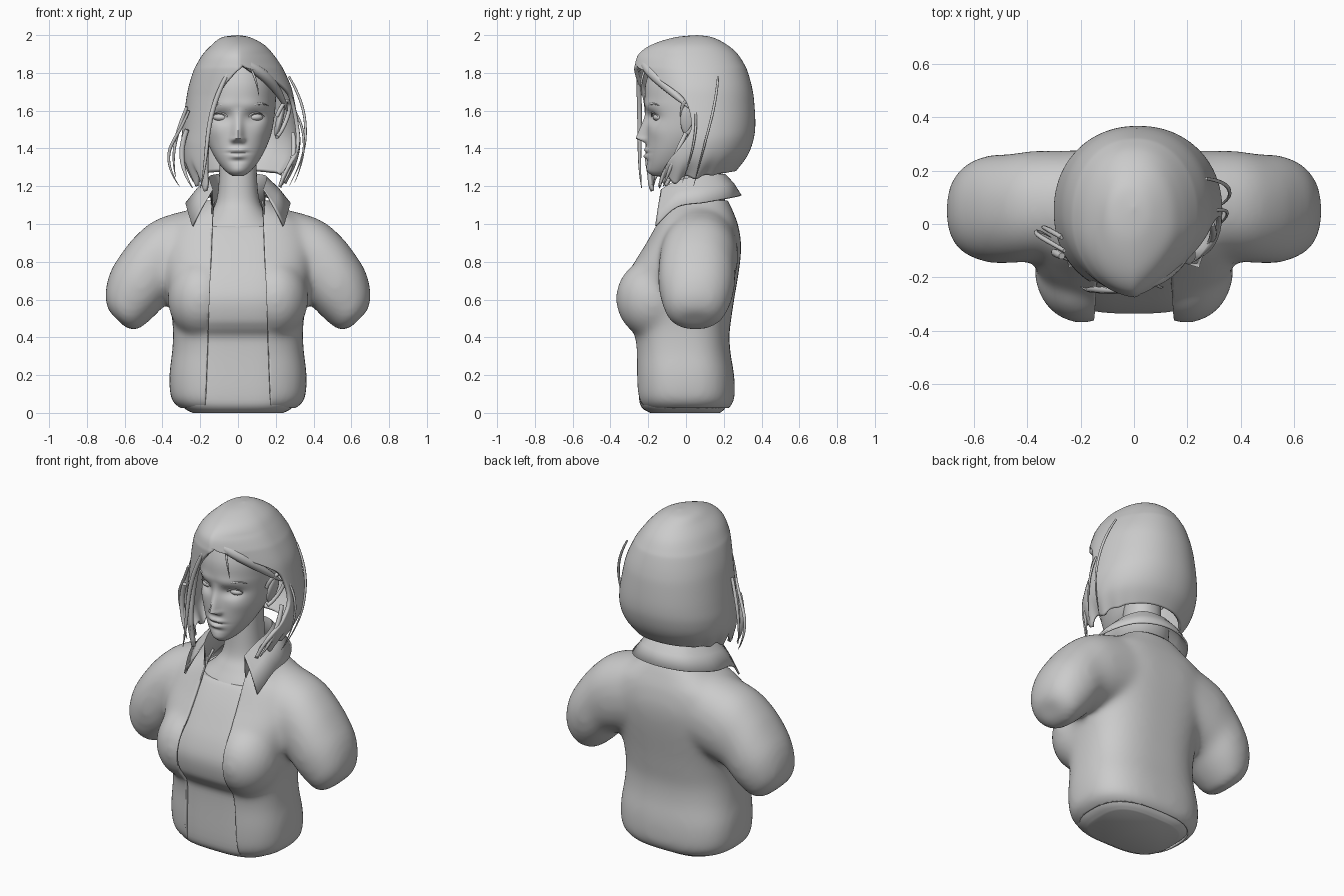
import bpy, bmesh, math
from mathutils import Vector as V, Matrix

if "Cube" in bpy.data.objects:
    bpy.data.objects.remove(bpy.data.objects["Cube"])


def spline(rows, k):
    """Catmull-Rom resampling of a table of rows."""
    out = []
    for i in range(len(rows) - 1):
        p0, p1, p2 = rows[max(i - 1, 0)], rows[i], rows[i + 1]
        p3 = rows[min(i + 2, len(rows) - 1)]
        for j in range(k):
            t = j / k
            out.append([0.5 * (2 * b + (c - a) * t + (2 * a - 5 * b + 4 * c - d) * t * t
                               + (3 * b - a - 3 * c + d) * t ** 3)
                        for a, b, c, d in zip(p0, p1, p2, p3)])
    return out + [list(rows[-1])]


def ring(c, u, v, n, angles):
    f = lambda s: math.copysign(abs(s) ** (2 / n), s)
    return [c + u * f(math.sin(a)) + v * f(math.cos(a)) for a in angles]


def turn(segs):
    return [2 * math.pi * i / segs for i in range(segs)]


def level(z, rx, yf, yb, n, angles, cx=0):
    return ring(V((cx, (yf + yb) / 2, z)), V((rx, 0, 0)), V((0, (yf - yb) / 2, 0)), n, angles)


def skin(bm, rings, closed=True):
    vs = [[bm.verts.new(p) for p in r] for r in rings]
    m = len(vs[0])
    faces = []
    for a, b in zip(vs, vs[1:]):
        for j in range(m if closed else m - 1):
            q = (j + 1) % m
            faces.append(bm.faces.new((a[j], a[q], b[q], b[j])))
    if closed:
        faces += [bm.faces.new(vs[0]), bm.faces.new(vs[-1])]
    bmesh.ops.recalc_face_normals(bm, faces=faces)


def ball(bm, c, r, rot=Matrix()):
    m = Matrix.Translation(c) @ rot @ Matrix.Diagonal((*r, 1))
    bmesh.ops.create_uvsphere(bm, u_segments=32, v_segments=20, radius=1, matrix=m)


def finish(name, bm, angle=50):
    me = bpy.data.meshes.new(name)
    bm.to_mesh(me)
    bm.free()
    me.shade_smooth()
    me.set_sharp_from_angle(angle=math.radians(angle))
    ob = bpy.data.objects.new(name, me)
    bpy.context.collection.objects.link(ob)
    return ob


def bake(ob):
    """Replace an object by its evaluated mesh; return it as a bmesh."""
    dg = bpy.context.evaluated_depsgraph_get()
    me = bpy.data.meshes.new_from_object(ob.evaluated_get(dg))
    bm = bmesh.new()
    bm.from_mesh(me)
    bpy.data.objects.remove(ob)
    return bm


def thicken(ob, t, offset=-1):
    m = ob.modifiers.new("thickness", 'SOLIDIFY')
    m.thickness, m.offset = t, offset


def strand(name, pts, r, taper=True):
    cu = bpy.data.curves.new(name, 'CURVE')
    cu.dimensions, cu.bevel_depth, cu.bevel_resolution, cu.use_fill_caps = '3D', r, 2, True
    s = cu.splines.new('NURBS')
    s.points.add(len(pts) - 1)
    s.use_endpoint_u, s.order_u, s.resolution_u = True, min(4, len(pts)), 8
    for i, p in enumerate(pts):
        s.points[i].co = (*p, 1)
        t = i / (len(pts) - 1)
        s.points[i].radius = max(0.12, math.sin(math.pi * (0.25 + 0.74 * t))) if taper else 1
    ob = bpy.data.objects.new(name, cu)
    bpy.context.collection.objects.link(ob)
    return finish(name, bake(ob))


# Jacket: torso, bust and sleeve stubs fused, then opened at the front
torso = [(.0, .24, -.19, .19), (.03, .315, -.24, .235), (.08, .356, -.265, .257), (.2, .364, -.272, .255),
         (.32, .349, -.272, .235), (.42, .344, -.285, .23), (.5, .349, -.318, .24), (.6, .367, -.345, .255),
         (.7, .387, -.325, .272), (.8, .40, -.278, .287), (.9, .40, -.215, .292), (1.0, .36, -.16, .275),
         (1.06, .27, -.13, .252), (1.11, .19, -.10, .23), (1.16, .13, -.06, .2)]
sleeve = [(.20, 1.09, .15, .65, .08, .195), (.42, 1.03, .32, .6, .068, .206), (.54, .94, .38, .575, .058, .204),
          (.62, .84, .43, .525, .056, .203), (.677, .745, .48, .478, .055, .186), (.704, .63, .54, .437, .05, .15),
          (.69, .55, .6, .455, .05, .09), (.665, .52, .63, .485, .05, .035)]
bm = bmesh.new()
skin(bm, [level(*r, 2.7, turn(64)) for r in spline(torso, 3)])
for s in (1, -1):
    ball(bm, (s * .195, -.175, .605), (.178, .197, .21))
    skin(bm, [ring(V((s * (a + c) / 2, y, (b + d) / 2)), V((s * (a - c) / 2, 0, (b - d) / 2)),
                   V((0, -ry, 0)), 2.2, turn(48)) for a, b, c, d, y, ry in spline(sleeve, 3)])
solid = finish("jacket_solid", bm)
rm = solid.modifiers.new("fuse", 'REMESH')
rm.mode, rm.voxel_size = 'VOXEL', .016
sm = solid.modifiers.new("soften", 'SMOOTH')
sm.factor, sm.iterations = .5, 26
bm = bake(solid)
edge = lambda z: .175 - .04 * z
cuts = [((edge(0), 0, 0), (1, 0, .04)), ((-edge(0), 0, 0), (1, 0, -.04)),
        ((0, 0, .025), (0, 0, 1)), ((0, 0, 1.125), (0, 0, 1))]
for co, no in cuts:
    bmesh.ops.bisect_plane(bm, geom=bm.verts[:] + bm.edges[:] + bm.faces[:], plane_co=co, plane_no=no)


def is_open(f):
    c = f.calc_center_median()
    return (c.y < -.03 and abs(c.x) < edge(c.z)) or c.z > 1.125 or c.z < .025


bmesh.ops.delete(bm, geom=[f for f in bm.faces if is_open(f)], context='FACES')
thicken(finish("jacket", bm, 60), .014)

# Shirt and upper chest under the jacket
shirt = [(0, .24, -.19, .18), (.03, .29, -.235, .21), (.1, .32, -.25, .225), (.32, .315, -.25, .205),
         (.4, .31, -.258, .2), (.45, .31, -.295, .2), (.5, .31, -.322, .21), (.6, .32, -.335, .225),
         (.7, .32, -.307, .24), (.8, .31, -.256, .25), (.9, .29, -.198, .25), (.98, .25, -.142, .235),
         (.99, .22, -.12, .22)]
bm = bmesh.new()
skin(bm, [level(*r, 3.1, turn(64)) for r in spline(shirt, 4)])
finish("shirt", bm, 80)
neck = [(.9, .25, -.18, .23), (.98, .225, -.138, .22), (1.05, .155, -.09, .205), (1.12, .115, -.052, .185),
        (1.25, .1, -.038, .172), (1.4, .1, -.03, .17)]
bm = bmesh.new()
skin(bm, [level(*r, 2.2, turn(48)) for r in spline(neck, 5)])
finish("neck", bm)

# Folded collar: stand, fold line and outer flap
stand = [(.135, -.12, 1.04), (.135, -.04, 1.09), (.135, .08, 1.11), (.09, .17, 1.12), (0, .2, 1.12)]
fold = [(.135, -.13, 1.18), (.15, -.05, 1.225), (.15, .07, 1.25), (.1, .18, 1.26), (0, .21, 1.26)]
flap = [(.24, -.16, .99), (.27, -.05, 1.09), (.265, .1, 1.115), (.17, .24, 1.14), (0, .29, 1.15)]
rows = [[V(p) for p in spline(half + [(-x, y, z) for x, y, z in half[-2::-1]], 5)]
        for half in (stand, fold, flap)]
mid = [(a + b) / 2 + V((0, 0, .008)) for a, b in zip(rows[1], rows[2])]
bm = bmesh.new()
skin(bm, [rows[0], rows[1], mid, rows[2]], closed=False)
thicken(finish("collar", bm, 60), .01, 0)

# Head: lofted skull with the face pressed in and out
skull = [(1.255, .03, -.175, -.09), (1.28, .066, -.198, -.03), (1.33, .108, -.208, .05), (1.4, .147, -.21, .12),
         (1.48, .177, -.21, .2), (1.57, .193, -.208, .25), (1.65, .2, -.218, .28), (1.75, .2, -.212, .29),
         (1.85, .17, -.17, .27), (1.93, .09, -.08, .2)]
bumps = [(.087, 1.565, .05, .03, -.026), (.08, 1.63, .08, .03, .006), (.125, 1.49, .045, .045, .007),
         (.025, 1.443, .013, .014, .014), (.015, 1.392, .034, .013, .013), (0, 1.358, .036, .014, .016),
         (0, 1.377, .05, .005, -.008), (0, 1.285, .04, .025, .008), (0, 1.335, .04, .014, -.006)]


def face(p):
    x, z = abs(p.x), p.z
    d = sum(a * math.exp(-((x - bx) / sx) ** 2 - ((z - bz) / sz) ** 2) for bx, bz, sx, sz, a in bumps)
    t = (1.62 - z) / .165
    if t > 0:
        drop = 1 if t < 1 else math.exp(-((z - 1.455) / .018) ** 2)
        t = min(t, 1)
        d += .056 * t ** 1.25 * drop * math.exp(-(x / (.024 + .004 * t)) ** 2)
    return V((p.x, p.y - d * min(max((-.02 - p.y) / .1, 0), 1), z))


bm = bmesh.new()
skin(bm, [[face(p) for p in level(*r, 2.1, turn(128))] for r in spline(skull, 12)])
finish("head", bm)

# Eyes, lids, brows and ears (the right ear lies flat under the hair)
for s, side in ((1, "left"), (-1, "right")):
    bm = bmesh.new()
    ball(bm, (s * .088, -.138, 1.565), (.044, .037, .023))
    finish(side + "_eye", bm)
    m = lambda pts, dx=0: [(s * (x - dx), y, z) for x, y, z in pts]
    strand(side + "_eyelid", m([(.042, -.172, 1.553), (.07, -.19, 1.592), (.11, -.18, 1.602), (.14, -.15, 1.57)]), .006)
    strand(side + "_brow", m([(.03, -.205, 1.605), (.08, -.203, 1.632), (.12, -.184, 1.65), (.16, -.14, 1.625)]), .009)
    flat = 0 if s > 0 else .025
    bm = bmesh.new()
    ball(bm, (s * (.22 - flat), .015, 1.55), (.018, .045, .088), Matrix.Rotation(s * .25, 4, 'Y'))
    finish(side + "_ear", bm)
    strand(side + "_ear_rim", m([(.205, -.02, 1.57), (.24, -.03, 1.65), (.28, .05, 1.67), (.27, .07, 1.57),
                                 (.225, .02, 1.48), (.205, -.015, 1.46)], flat), .011, False)

# Hair shell: each row runs from the tucked side round the back to the draped side
bob = [(2.0, 0, .0001, .06, .0602, 5, -5), (1.988, -.01, .075, -.06, .14, 5, -5), (1.95, 0, .137, -.18, .215, 5, -5),
       (1.9, 0, .185, -.25, .272, 5, -5), (1.84, .003, .224, -.272, .31, 5, -5), (1.8, .005, .244, -.274, .327, 28, 4),
       (1.72, .01, .272, -.27, .348, 60, 19), (1.64, .012, .288, -.266, .36, 80, 27), (1.5, .015, .308, -.262, .367, 86, 32),
       (1.4, .015, .315, -.262, .357, 78, 33), (1.3, .012, .3, -.265, .325, 66, 35), (1.2, .01, .25, -.265, .265, 60, 42)]
rows = []
for z, cx, rx, yf, yb, ar, al in spline(bob, 6):
    al = max(al, -ar)
    a0, a1 = math.radians(ar), math.radians(360 - al)
    angles = [a0 + (a1 - a0) * i / 120 for i in range(121)]
    low = max(2 - z, 0) / .8
    row = level(min(z, 2), max(rx, .0001), yf, yb, 2.15, angles, cx)
    for a, p in zip(angles, row):
        front = (1 + math.cos(a)) / 2
        p.z += .08 * (1 - front) * low ** 2 + .06 * front ** 2 * math.sin(17 * a) * low ** 8
        # the fringe narrows to a point in plan, more on the tucked side
        if math.cos(a) > 0 and low > 0:
            side = .05 if math.sin(a) > 0 else .015
            p.y += side * abs(math.sin(2 * a)) * min(1, 8 * low) * min(1, max(0, 2.2 - 3 * low))
    rows.append(row)
bm = bmesh.new()
skin(bm, rows, closed=False)
bmesh.ops.remove_doubles(bm, verts=bm.verts[:], dist=.0005)
bmesh.ops.recalc_face_normals(bm, faces=bm.faces[:])
if sum(f.normal.dot(f.calc_center_median() - V((0, .05, 1.6))) for f in bm.faces) < 0:
    bmesh.ops.reverse_faces(bm, faces=bm.faces[:])
thicken(finish("hair", bm, 60), .02)

# Loose locks and flyaway strands
locks = [([(.02, -.225, 1.86), (.1, -.205, 1.82), (.19, -.125, 1.75), (.235, -.03, 1.66), (.26, .04, 1.6)], .032),
         ([(.07, -.215, 1.82), (.1, -.245, 1.76), (.11, -.235, 1.68)], .008),
         ([(-.04, -.25, 1.82), (-.11, -.25, 1.7), (-.17, -.24, 1.5), (-.17, -.25, 1.3), (-.2, -.235, 1.19)], .014),
         ([(-.26, -.1, 1.6), (-.31, -.07, 1.48), (-.39, -.03, 1.4), (-.36, -.02, 1.27), (-.31, -.05, 1.2)], .01),
         ([(-.27, -.05, 1.62), (-.32, -.02, 1.5), (-.36, .0, 1.38), (-.33, -.02, 1.25)], .012),
         ([(-.27, -.12, 1.5), (-.31, -.1, 1.4), (-.31, -.1, 1.3), (-.24, -.14, 1.19)], .018),
         ([(.27, .17, 1.78), (.34, .16, 1.66), (.37, .12, 1.5), (.35, .08, 1.35), (.27, .04, 1.2)], .008),
         ([(.3, .05, 1.6), (.36, .06, 1.5), (.37, .04, 1.38), (.3, -.02, 1.22)], .008),
         ([(.29, .0, 1.48), (.31, -.05, 1.38), (.28, -.09, 1.28), (.23, -.12, 1.2)], .016)]
for i, (pts, r) in enumerate(locks):
    strand("hair_lock_%d" % (i + 1), pts, r)
